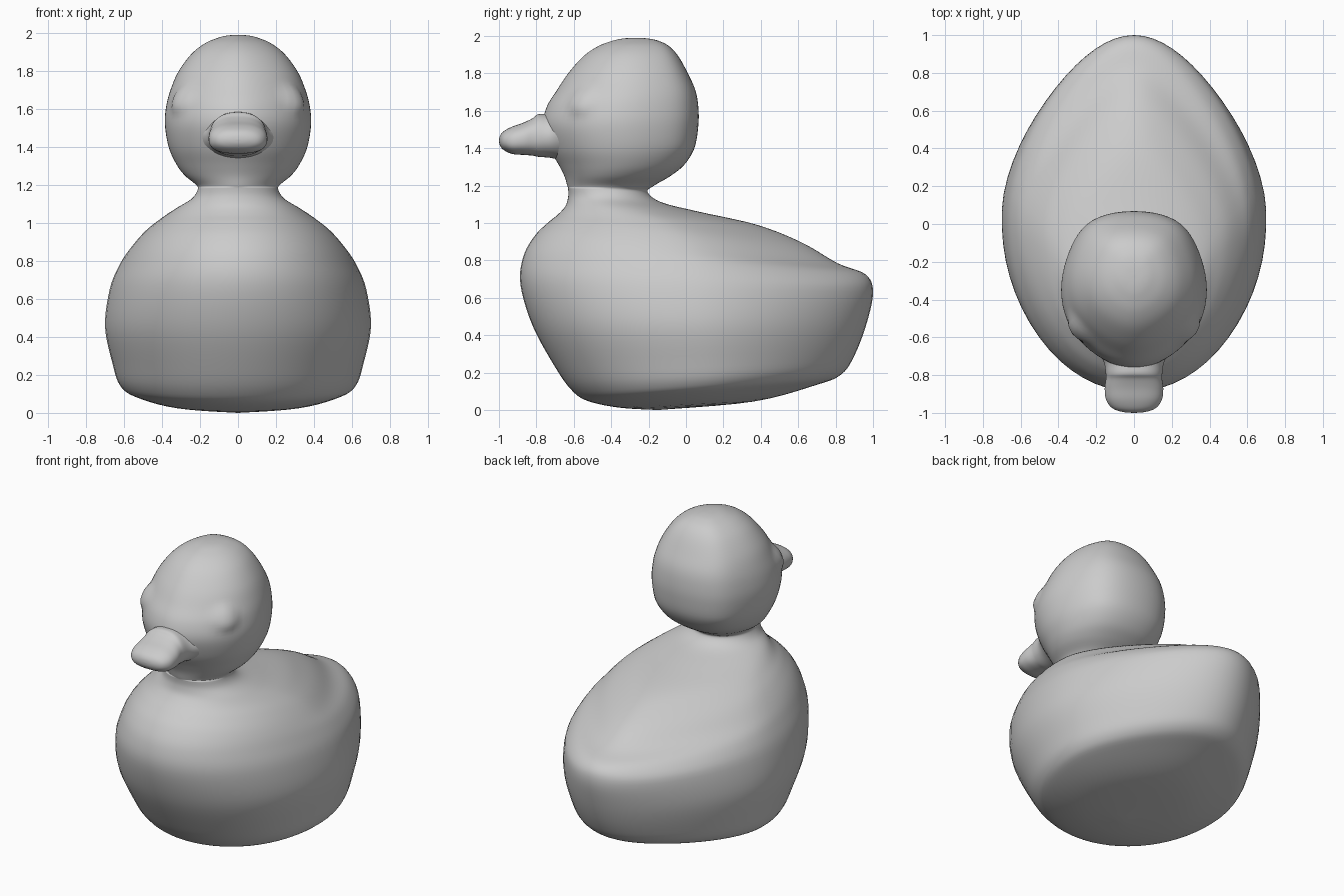
import bpy, bmesh
from math import sin, cos, pi, exp, copysign

SEGS = 64


def smooth_rows(rows, steps):
    """Catmull-Rom interpolation between the section rows."""
    ext = [rows[0]] + rows + [rows[-1]]
    out = []
    for a, b, c, d in zip(ext, ext[1:], ext[2:], ext[3:]):
        for s in range(steps):
            t = s / steps
            out.append([0.5 * (2 * q + (r - p) * t + (2 * p - 5 * q + 4 * r - u) * t * t
                               + (3 * q - p - 3 * r + u) * t ** 3)
                        for p, q, r, u in zip(a, b, c, d)])
    return out + [list(rows[-1])]


def loft(name, rings):
    """Skin a stack of closed rings; zero-size end rings become poles."""
    bm = bmesh.new()
    loops = [[bm.verts.new(p) for p in ring] for ring in rings]
    for lo, hi in zip(loops, loops[1:]):
        for i in range(SEGS):
            j = (i + 1) % SEGS
            bm.faces.new((lo[i], lo[j], hi[j], hi[i]))
    bmesh.ops.remove_doubles(bm, verts=bm.verts, dist=0.0002)
    bmesh.ops.recalc_face_normals(bm, faces=bm.faces)
    me = bpy.data.meshes.new(name)
    bm.to_mesh(me)
    bm.free()
    me.shade_smooth()
    ob = bpy.data.objects.new(name, me)
    bpy.context.collection.objects.link(ob)
    return ob


def ramp(v, lo, hi):
    return min(max((v - lo) / (hi - lo), 0), 1)


def tilted_ring(yf, zf, yb, zb, w):
    """Egg-shaped ring spanning a front point and a back point."""
    pts = []
    for i in range(SEGS):
        a = 2 * pi * i / SEGS
        s = sin(a)
        if zf > 1.19:      # head: fuller behind, narrowing to the beak
            full = 0.2 + 0.15 * ramp(zf, 1.25, 1.4)
            shape = 1 + full * s ** 4 if s > 0 else 1 - 0.17 * s ** 4
        else:              # body: pointed tail with a ridged back, full chest
            p = (0.24 + 0.18 * ramp(zf, 0.72, 0.95)) * ramp(yb, -0.2, 0.5)
            shape = 1 - p * s ** 1.4 if s > 0 else 1 - 0.05 * s
        k = (s + 1) / 2
        pts.append((w * cos(a) * shape, yf + (yb - yf) * k, zf + (zb - zf) * k))
    return pts


def upright_ring(y, z, h, w, e):
    """Rounded ring facing forward, narrower on top."""
    pts = []
    for i in range(SEGS):
        a = 2 * pi * i / SEGS
        c, s = cos(a), sin(a)
        x = w * copysign(abs(c) ** e, c) * (1 - 0.12 * max(s, 0))
        pts.append((x, y, z + h * copysign(abs(s) ** e, s)))
    return pts


# Body and head: front y, front z, back y, back z, half width
body = [
    (-0.15, 0.00, -0.15, 0.00, 0.00),
    (-0.36, 0.013, 0.36, 0.045, 0.33),
    (-0.53, 0.05, 0.70, 0.135, 0.545),
    (-0.615, 0.11, 0.83, 0.19, 0.622),
    (-0.70, 0.23, 0.90, 0.29, 0.66),
    (-0.82, 0.45, 0.965, 0.46, 0.70),
    (-0.885, 0.67, 1.00, 0.63, 0.675),
    (-0.87, 0.82, 0.96, 0.725, 0.625),
    (-0.81, 0.93, 0.81, 0.785, 0.568),
    (-0.74, 1.00, 0.62, 0.895, 0.492),
    (-0.685, 1.045, 0.38, 0.99, 0.41),
    (-0.645, 1.09, 0.07, 1.06, 0.327),
    (-0.63, 1.14, -0.13, 1.11, 0.245),
    (-0.63, 1.18, -0.205, 1.165, 0.213),
    (-0.635, 1.20, -0.17, 1.20, 0.22),
    (-0.65, 1.25, -0.085, 1.25, 0.28),
    (-0.68, 1.31, -0.01, 1.31, 0.325),
    (-0.73, 1.40, 0.045, 1.40, 0.365),
    (-0.765, 1.52, 0.066, 1.52, 0.385),
    (-0.745, 1.62, 0.066, 1.62, 0.377),
    (-0.69, 1.71, 0.05, 1.71, 0.352),
    (-0.63, 1.80, 0.01, 1.80, 0.312),
    (-0.55, 1.89, -0.04, 1.89, 0.245),
    (-0.47, 1.945, -0.09, 1.945, 0.175),
    (-0.39, 1.975, -0.15, 1.975, 0.105),
    (-0.33, 1.987, -0.21, 1.987, 0.055),
    (-0.27, 1.99, -0.27, 1.99, 0.00),
]
duck = loft("body_and_head", [tilted_ring(*r) for r in smooth_rows(body, 5)])

# Eyes: soft bumps pushed out of both sides of the head
for v in duck.data.vertices:
    x, y, z = v.co
    d = ((abs(x) - 0.30) / 0.08) ** 2 + ((y + 0.56) / 0.07) ** 2 + ((z - 1.655) / 0.08) ** 2
    amount = 0.026 * exp(-d * d)
    v.co.x += copysign(amount * 0.85, x)
    v.co.y -= amount * 0.5

# Beak flaring into the face: y, centre z, half height, half width, roundness
beak = [
    (-0.50, 1.48, 0.00, 0.00, 1),
    (-0.56, 1.48, 0.16, 0.24, 1),
    (-0.62, 1.48, 0.16, 0.25, 1),
    (-0.68, 1.475, 0.137, 0.193, 1),
    (-0.73, 1.467, 0.118, 0.160, 0.9),
    (-0.79, 1.468, 0.114, 0.150, 0.8),
    (-0.82, 1.460, 0.100, 0.149, 0.75),
    (-0.87, 1.45, 0.086, 0.155, 0.75),
    (-0.93, 1.442, 0.073, 0.148, 0.75),
    (-0.975, 1.44, 0.05, 0.115, 0.8),
    (-0.995, 1.44, 0.025, 0.06, 0.9),
    (-1.00, 1.44, 0.00, 0.00, 1),
]
loft("beak", [upright_ring(*r) for r in smooth_rows(beak, 4)])
